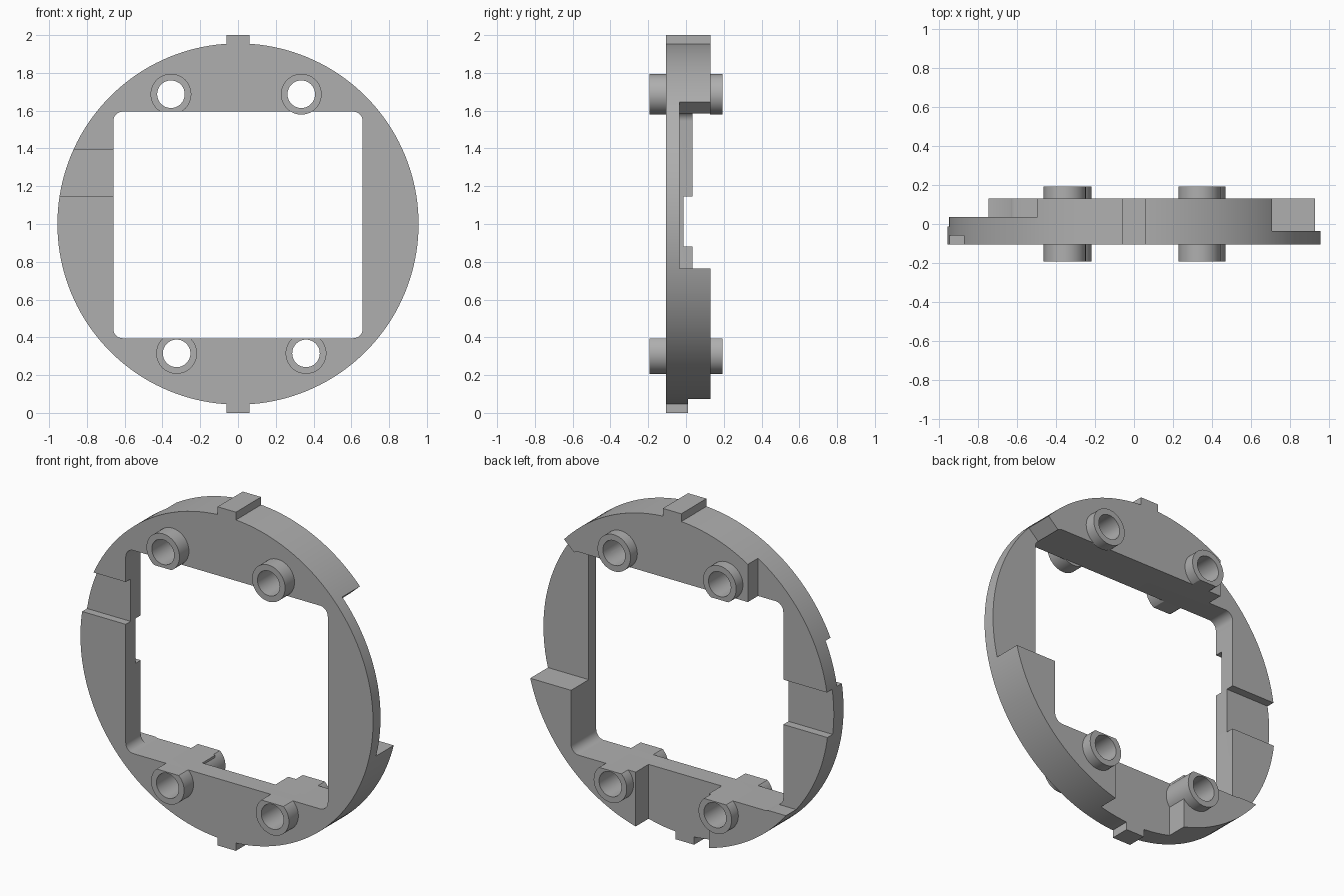
import bpy, bmesh
from math import sin, cos, pi, radians

cube = bpy.data.objects.get("Cube")
if cube:
    bpy.data.objects.remove(cube)

grey = bpy.data.materials.new("plain grey")
grey.use_nodes = True
COLOUR = (0.43, 0.43, 0.43, 1)
grey.diffuse_color = COLOUR
grey.node_tree.nodes["Principled BSDF"].inputs["Base Color"].default_value = COLOUR

FRONT, BACK, END = -0.105, 0.13, 0.193
RADIUS = 0.956


def prism(name, outline, y0, y1):
    """Extrude an (x, z) outline from y0 to y1."""
    bm = bmesh.new()
    face = bm.faces.new([bm.verts.new((x, y0, z)) for x, z in outline])
    ext = bmesh.ops.extrude_face_region(bm, geom=[face])
    verts = [v for v in ext["geom"] if isinstance(v, bmesh.types.BMVert)]
    bmesh.ops.translate(bm, verts=verts, vec=(0, y1 - y0, 0))
    bmesh.ops.recalc_face_normals(bm, faces=bm.faces)
    mesh = bpy.data.meshes.new(name)
    bm.to_mesh(mesh)
    bm.free()
    mesh.materials.append(grey)
    obj = bpy.data.objects.new(name, mesh)
    bpy.context.collection.objects.link(obj)
    return obj


def circle(x, z, r, n):
    return [(x + r * cos(2 * pi * i / n), z + r * sin(2 * pi * i / n)) for i in range(n)]


def rect(x0, x1, z0, z1):
    return [(x0, z0), (x1, z0), (x1, z1), (x0, z1)]


def rounded_rect(x0, x1, z0, z1, r, steps=8):
    corners = [(x1 - r, z1 - r), (x0 + r, z1 - r), (x0 + r, z0 + r), (x1 - r, z0 + r)]
    return [(cx + r * cos(pi / 2 * (k + i / steps)), cz + r * sin(pi / 2 * (k + i / steps)))
            for k, (cx, cz) in enumerate(corners) for i in range(steps + 1)]


def activate(obj):
    bpy.ops.object.select_all(action='DESELECT')
    obj.select_set(True)
    bpy.context.view_layer.objects.active = obj


def cut(obj, outline, y0=-1, y1=1):
    """Subtract a prism from an object."""
    cutter = prism("cutter", outline, y0, y1)
    cutter.hide_render = True
    mod = obj.modifiers.new("cut", 'BOOLEAN')
    mod.operation, mod.solver, mod.object = 'DIFFERENCE', 'EXACT', cutter
    activate(obj)
    bpy.ops.object.modifier_apply(modifier=mod.name)
    bpy.data.objects.remove(cutter)


def smooth(obj):
    activate(obj)
    bpy.ops.object.shade_smooth_by_angle(angle=radians(30))


# Ring plate with the large window
OPENING = rounded_rect(-0.66, 0.66, 0.395, 1.595, 0.05)
ring = prism("ring_plate", circle(0, 1, RADIUS, 160), FRONT, BACK)
cut(ring, OPENING)

# Thinned left side: radial upper end, level lower end
cut(ring, [(0.5, 0.765), (1.2, 0.765), (1.2, 2.096), (0.5, 1.457)], -0.035, 1)
# Thinned right side
cut(ring, rect(-1.2, -0.495, 0.4, 2.1), 0.035, 1)
# Recess at the bottom middle
cut(ring, rect(-0.24, 0.2375, -0.2, 0.5), 0.01, 1)
# Right side channels, front and back
cut(ring, rect(-1.2, -0.5, 1.145, 1.395), -1, -0.059)
cut(ring, rect(-1.2, -0.5, 0.88, 1.145), -0.014, 1)

# Bosses with through holes; trimmed ones end flush with the window
BOSSES = {
    "upper_left": (0.335, 1.687, False),
    "upper_right": (-0.355, 1.687, True),
    "lower_left": (0.36, 0.315, True),
    "lower_right": (-0.325, 0.315, True),
}
for place, (x, z, trimmed) in BOSSES.items():
    hole = circle(x, z, 0.073, 40)
    cut(ring, hole)
    root = 0.0 if z < 1 else BACK - 0.004
    for side, y0, y1 in (("front", -END, FRONT + 0.004), ("back", root, END)):
        boss = prism(f"{place}_{side}_boss", circle(x, z, 0.108, 48), y0, y1)
        cut(boss, hole)
        if trimmed:
            cut(boss, OPENING)
        smooth(boss)

smooth(ring)

# Locating tabs on the rim
prism("top_tab", rect(-0.06, 0.06, 1.93, 2.0), FRONT, BACK)
prism("bottom_tab", rect(-0.06, 0.06, 0.0, 0.07), FRONT, 0.01)
